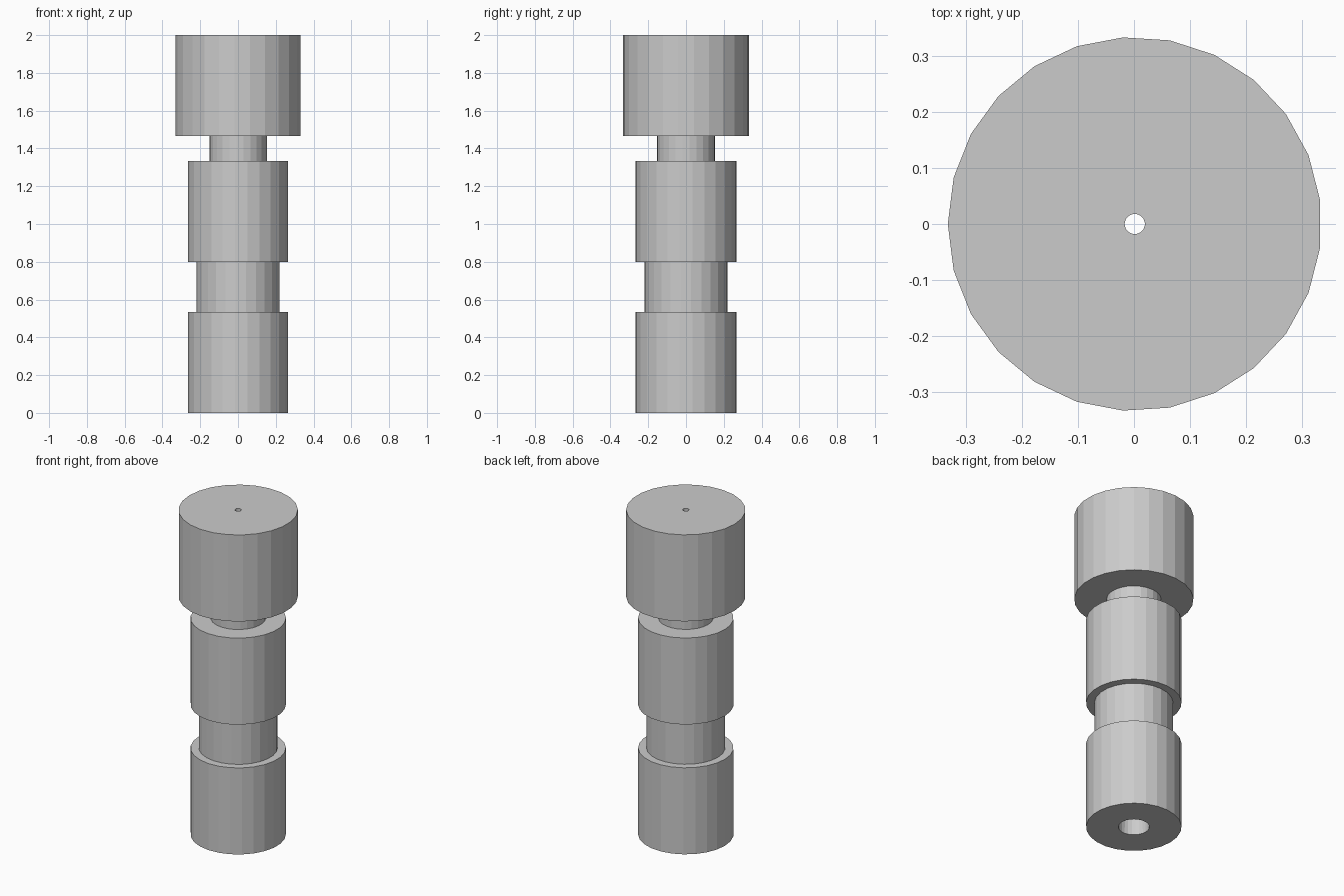
import bpy, bmesh
from math import cos, sin, pi

cube = bpy.data.objects.get("Cube")
if cube:
    bpy.data.objects.remove(cube, do_unlink=True)

SIDES = 25
UNIT = 1 / 15          # one design unit; the whole piece is 30 units tall

grey = bpy.data.materials.new("plain grey")
grey.use_nodes = True
colour = (0.6, 0.6, 0.6, 1)
grey.diffuse_color = colour
grey.node_tree.nodes["Principled BSDF"].inputs["Base Color"].default_value = colour

# Stacked sections from the ground up: (radius, height)
sections = [
    (4.0, 8),    # lower drum
    (3.3, 4),    # waist
    (4.0, 8),    # middle drum
    (2.3, 2),    # neck
    (5.0, 8),    # head
]
bore_bottom, bore_top = 1.3, 0.27

# Closed half profile: stepped outside, tapered bore inside
profile, z = [(bore_bottom, 0)], 0
for radius, height in sections:
    profile += [(radius, z), (radius, z + height)]
    z += height
profile.append((bore_top, z))


def lathe(name, points, sides, material):
    """Turn a closed (radius, z) profile around the z axis."""
    bm = bmesh.new()
    rings = []
    for i in range(sides):
        a = pi + 2 * pi * i / sides      # first corner points to -x
        rings.append([bm.verts.new((r * UNIT * cos(a), r * UNIT * sin(a), h * UNIT))
                      for r, h in points])
    n = len(points)
    for i, ring in enumerate(rings):
        nxt = rings[(i + 1) % sides]
        for j in range(n):
            k = (j + 1) % n
            bm.faces.new((ring[j], nxt[j], nxt[k], ring[k]))
    bmesh.ops.recalc_face_normals(bm, faces=bm.faces)
    mesh = bpy.data.meshes.new(name)
    bm.to_mesh(mesh)
    bm.free()
    mesh.materials.append(material)
    obj = bpy.data.objects.new(name, mesh)
    bpy.context.collection.objects.link(obj)
    return obj


body = lathe("turned_body", profile, SIDES, grey)
# An odd number of sides is lopsided in x, so centre the widest section
body.location.x = 5 * UNIT * (1 - cos(pi / SIDES)) / 2
